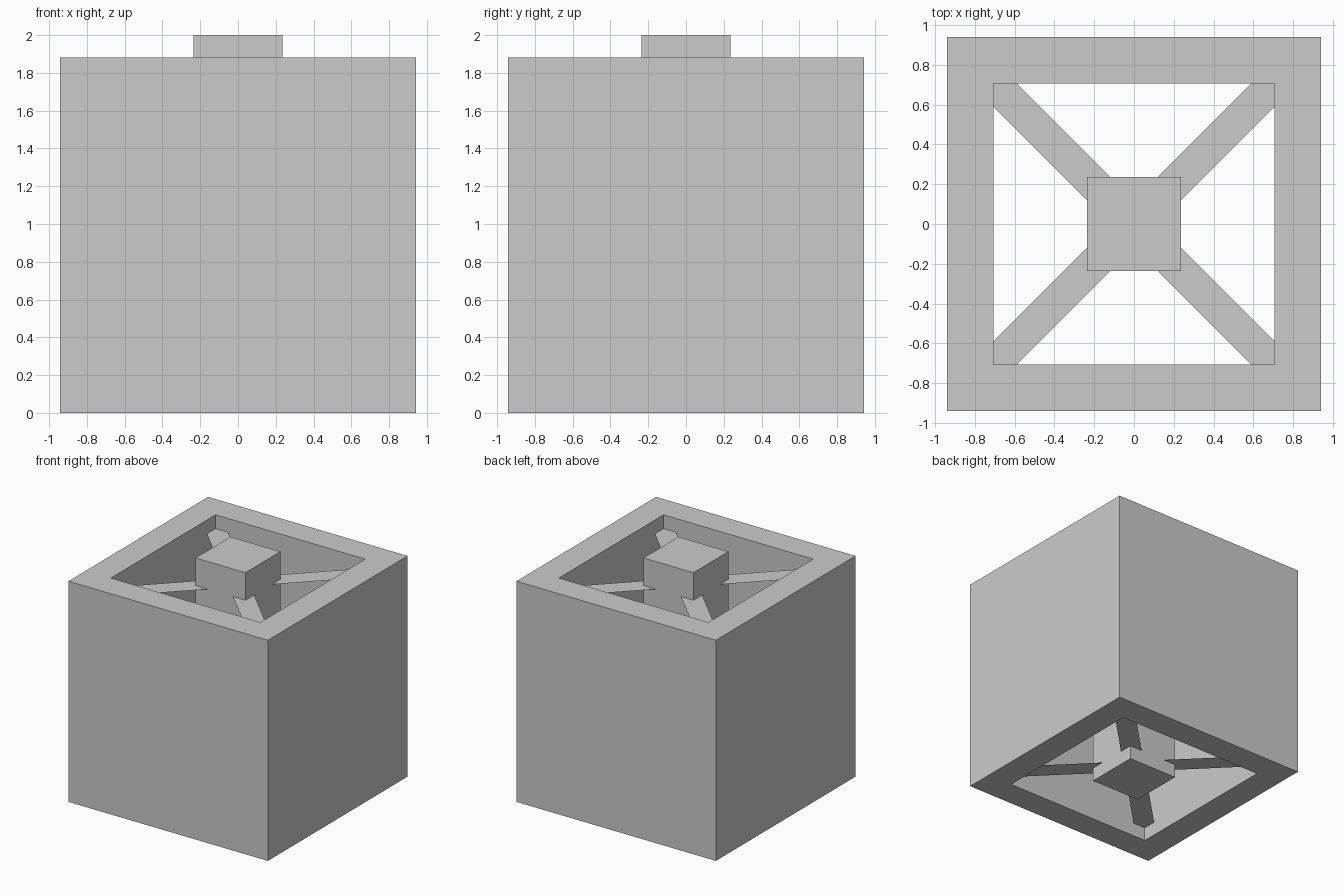
import bpy, bmesh
from mathutils import Matrix, Vector
from math import radians

if "Cube" in bpy.data.objects:
    bpy.data.objects.remove(bpy.data.objects["Cube"])

U = 2 / 8.5  # base module: the model is 8.5 modules tall


def finish(name, bm):
    mesh = bpy.data.meshes.new(name)
    bm.to_mesh(mesh)
    bm.free()
    obj = bpy.data.objects.new(name, mesh)
    bpy.context.collection.objects.link(obj)
    return obj


def square(bm, half, z):
    corners = [(-1, -1), (1, -1), (1, 1), (-1, 1)]
    return [bm.verts.new((x * half * U, y * half * U, z * U)) for x, y in corners]


# Outer casing: open square tube with thick walls
bm = bmesh.new()
rings = [square(bm, 4, 0), square(bm, 4, 8), square(bm, 3, 8), square(bm, 3, 0)]
for r in range(4):
    a, b = rings[r], rings[(r + 1) % 4]
    for i in range(4):
        j = (i + 1) % 4
        bm.faces.new((a[i], a[j], b[j], b[i]))
bmesh.ops.recalc_face_normals(bm, faces=bm.faces)
finish("outer_casing", bm)

# Central post, standing slightly proud of the casing
bm = bmesh.new()
bmesh.ops.create_cube(bm, size=1)
bmesh.ops.transform(bm, verts=bm.verts, matrix=Matrix.Translation((0, 0, 4.25 * U))
                    @ Matrix.Diagonal((2 * U, 2 * U, 8.5 * U, 1)))
finish("central_post", bm)

# Thin flat diagonal braces from the post to the inner corners
PROFILE = [(1, 1), (1, 0.5), (3, 2.5), (3, 3), (2.5, 3), (0.5, 1)]


def brace_cross(name, z, up):
    bm = bmesh.new()
    for k in range(4):
        turn = Matrix.Rotation(radians(90 * k), 3, 'Z')
        verts = [bm.verts.new(turn @ Vector((x, y, z)) * U) for x, y in PROFILE]
        bm.faces.new(verts if up else verts[::-1])
    finish(name, bm)


brace_cross("upper_braces", 7.5, True)
brace_cross("lower_braces", 0.5, False)
